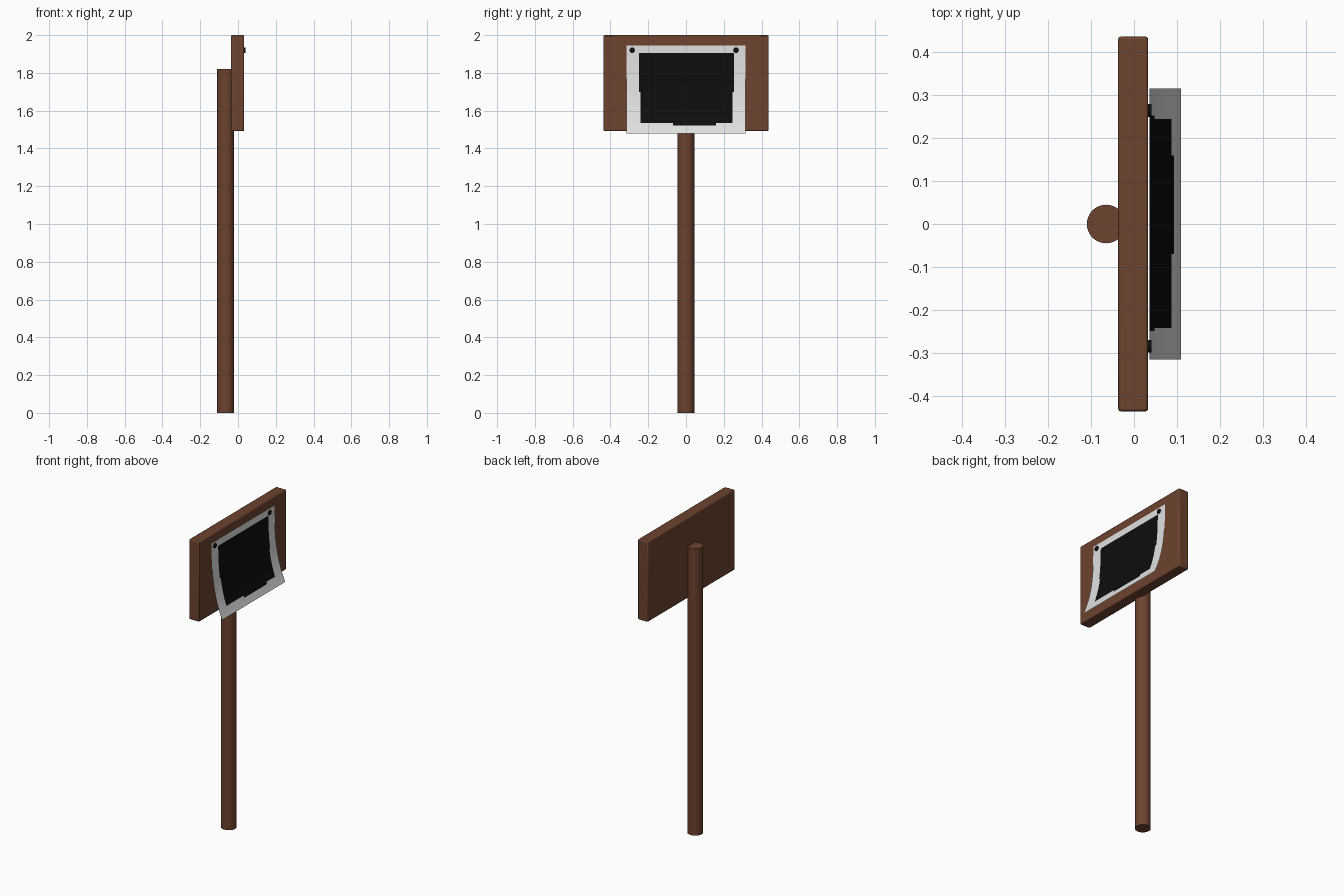
import bpy, bmesh, math

if "Cube" in bpy.data.objects:
    bpy.data.objects.remove(bpy.data.objects["Cube"])


def material(name, rgb):
    m = bpy.data.materials.new(name)
    m.diffuse_color = (*rgb, 1)
    m.use_nodes = True
    m.node_tree.nodes["Principled BSDF"].inputs["Base Color"].default_value = m.diffuse_color
    return m


BROWN = material("brown wood", (0.150, 0.056, 0.028))
WHITE = material("paper white", (0.75, 0.75, 0.75))
BLACK = material("black", (0.004, 0.004, 0.004))


def smooth(obj, angle=40):
    bpy.ops.object.select_all(action='DESELECT')
    obj.select_set(True)
    bpy.context.view_layer.objects.active = obj
    bpy.ops.object.shade_smooth_by_angle(angle=math.radians(angle))


def cylinder(name, radius, depth, loc, rot, sides, mat):
    bpy.ops.mesh.primitive_cylinder_add(vertices=sides, radius=radius, depth=depth,
                                        location=loc, rotation=rot)
    o = bpy.context.object
    o.name = name
    o.data.materials.append(mat)
    smooth(o)
    return o


# Round post standing behind the board
cylinder("post", 0.045, 1.82, (-0.065, 0, 0.91), (0, 0, 0), 32, BROWN)

# Board with slightly eased edges
bpy.ops.mesh.primitive_cube_add(size=1, location=(-0.002, 0, 1.746))
board = bpy.context.object
board.name = "board"
board.scale = (0.07, 0.874, 0.508)
bpy.ops.object.transform_apply(location=False, rotation=False, scale=True)
board.data.materials.append(BROWN)
bevel = board.modifiers.new("eased edges", 'BEVEL')
bevel.width = 0.006
bevel.segments = 2
smooth(board, 30)

# Paper sheet, curling away from the board towards its lower edge
TOP, BOTTOM = 1.945, 1.48
cols = [-0.316, -0.250, -0.242, -0.07, 0.16, 0.245, 0.253, 0.316]
rows = [TOP, 1.905, 1.85, 1.80, 1.75, 1.70, 1.67, 1.64, 1.61, 1.58,
        1.555, 1.535, 1.522, 1.50, BOTTOM]


def curl(z):
    return 0.036 + 0.074 * ((TOP - z) / (TOP - BOTTOM)) ** 2.8


def is_black(y, z):
    if z > 1.905 or z < 1.522:
        return False
    if z < 1.535:                      # short lower step of the dark panel
        return -0.07 < y < 0.16
    if z < 1.70:                       # panel is a touch narrower lower down
        return -0.242 < y < 0.245
    return -0.250 < y < 0.253


bm = bmesh.new()
grid = [[bm.verts.new((curl(z), y, z)) for y in cols] for z in rows]
for i in range(len(rows) - 1):
    for j in range(len(cols) - 1):
        f = bm.faces.new((grid[i][j], grid[i + 1][j], grid[i + 1][j + 1], grid[i][j + 1]))
        c = f.calc_center_median()
        f.material_index = 1 if is_black(c.y, c.z) else 0
mesh = bpy.data.meshes.new("paper_sheet")
bm.to_mesh(mesh)
bm.free()
mesh.materials.append(WHITE)
mesh.materials.append(BLACK)
paper = bpy.data.objects.new("paper_sheet", mesh)
bpy.context.collection.objects.link(paper)
smooth(paper)

# Two nail heads holding the paper
for side, y in (("left", -0.285), ("right", 0.265)):
    cylinder("nail_" + side, 0.015, 0.012, (0.035, y, 1.92), (0, math.pi / 2, 0), 12, BLACK)
